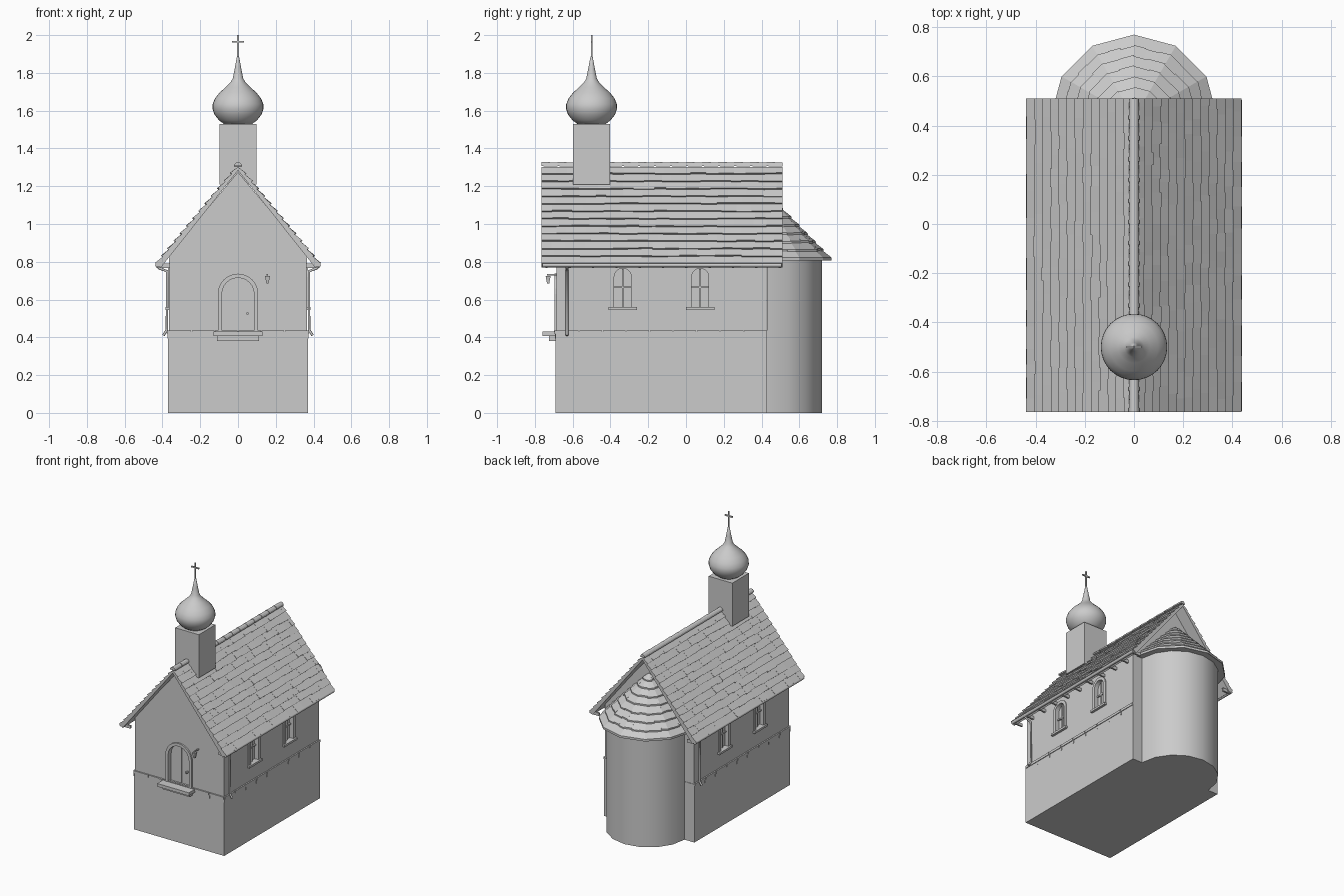
import bpy, bmesh, math, random
from mathutils import Vector

random.seed(4)
if "Cube" in bpy.data.objects:
    bpy.data.objects.remove(bpy.data.objects["Cube"])

grey = bpy.data.materials.new("light_grey")
grey.use_nodes = True
grey.diffuse_color = (0.6, 0.6, 0.6, 1)
grey.node_tree.nodes["Principled BSDF"].inputs["Base Color"].default_value = (0.6, 0.6, 0.6, 1)


def finish(name, bm, smooth=None):
    bmesh.ops.recalc_face_normals(bm, faces=bm.faces)
    mesh = bpy.data.meshes.new(name)
    bm.to_mesh(mesh)
    bm.free()
    ob = bpy.data.objects.new(name, mesh)
    bpy.context.collection.objects.link(ob)
    mesh.materials.append(grey)
    if smooth:
        bpy.ops.object.select_all(action='DESELECT')
        ob.select_set(True)
        bpy.context.view_layer.objects.active = ob
        bpy.ops.object.shade_smooth_by_angle(angle=math.radians(smooth))
    return ob


def prism(bm, lower, upper):
    """Solid between two matching loops of points."""
    a = [bm.verts.new(p) for p in lower]
    b = [bm.verts.new(p) for p in upper]
    bm.faces.new(a[::-1])
    bm.faces.new(b)
    for i in range(len(a)):
        j = (i + 1) % len(a)
        bm.faces.new((a[i], a[j], b[j], b[i]))


def box(bm, x0, x1, y0, y1, z0, z1):
    loop = [(x0, y0), (x1, y0), (x1, y1), (x0, y1)]
    prism(bm, [(x, y, z0) for x, y in loop], [(x, y, z1) for x, y in loop])


def lathe(name, profile, cx, cy, turn, steps, smooth):
    bm = bmesh.new()
    vs = [bm.verts.new((cx + r, cy, z)) for r, z in profile]
    es = [bm.edges.new(p) for p in zip(vs, vs[1:])]
    bmesh.ops.spin(bm, geom=vs + es, cent=(cx, cy, 0), axis=(0, 0, 1), angle=turn, steps=steps)
    bmesh.ops.remove_doubles(bm, verts=bm.verts, dist=0.0005)
    return finish(name, bm, smooth)


def tube(name, points, radius):
    cu = bpy.data.curves.new(name, 'CURVE')
    cu.dimensions = '3D'
    cu.bevel_depth, cu.bevel_resolution, cu.use_fill_caps = radius, 2, True
    sp = cu.splines.new('POLY')
    sp.points.add(len(points) - 1)
    for p, co in zip(sp.points, points):
        p.co = (*co, 1)
    ob = bpy.data.objects.new(name, cu)
    bpy.context.collection.objects.link(ob)
    cu.materials.append(grey)
    bpy.ops.object.select_all(action='DESELECT')
    ob.select_set(True)
    bpy.context.view_layer.objects.active = ob
    bpy.ops.object.convert(target='MESH')


def arch(c, half, z0, top, n=12):
    """Round-headed outline, from lower right over the top to lower left."""
    arc = [(c + half * math.cos(math.pi * i / n), top - half + half * math.sin(math.pi * i / n))
           for i in range(n + 1)]
    return [(c + half, z0)] + arc + [(c - half, z0)]


def arch_solid(bm, outline, place, d0, d1):
    prism(bm, [place(u, d0, z) for u, z in outline], [place(u, d1, z) for u, z in outline])


# Positions on the walls: along, outward, up
WX, FY, BY = 0.365, -0.685, 0.43
places = {"front": lambda u, d, z: (u, FY - d, z),
          "left": lambda u, d, z: (WX + d, u, z),
          "right": lambda u, d, z: (-WX - d, u, z)}
openings = [("front", 0, 0.085, 0.43, 0.715)]
openings += [(s, y, 0.045, 0.56, 0.765) for s in ("left", "right") for y in (-0.335, 0.075)]

# Plinth and gabled walls
bm = bmesh.new()
box(bm, -0.37, 0.37, -0.69, BY, 0, 0.43)
finish("plinth", bm)
bm = bmesh.new()
gable = [(-WX, 0.42), (WX, 0.42), (WX, 0.836), (0, 1.275), (-WX, 0.836)]
prism(bm, [(x, FY, z) for x, z in gable], [(x, BY - 0.003, z) for x, z in gable])
walls = finish("walls", bm)

# Recesses for the door and windows
bm = bmesh.new()
for side, c, half, z0, top in openings:
    arch_solid(bm, arch(c, half, z0, top), places[side], -0.025, 0.03)
cutter = finish("opening_cutter", bm)
cutter.hide_render = True
mod = walls.modifiers.new("openings", 'BOOLEAN')
mod.object, mod.operation, mod.solver = cutter, 'DIFFERENCE', 'EXACT'
bpy.context.view_layer.objects.active = walls
bpy.ops.object.modifier_apply(modifier=mod.name)
bpy.data.objects.remove(cutter)

# Frames, sills and glazing bars
for side, c, half, z0, top in openings:
    name = "door" if side == "front" else side + "_window"
    put, rim = places[side], 0.022
    bm = bmesh.new()
    outer, inner = arch(c, half + rim, z0, top + rim), arch(c, half, z0, top)
    for i in range(len(outer) - 1):
        quad = [outer[i], outer[i + 1], inner[i + 1], inner[i]]
        arch_solid(bm, quad, put, -0.01, 0.012 if side == "front" else 0.006)
    finish(name + "_frame", bm)
    bm = bmesh.new()

    def bar(u0, u1, za, zb, d0, d1):
        arch_solid(bm, [(u0, za), (u1, za), (u1, zb), (u0, zb)], put, d0, d1)
    if side == "front":
        bar(-0.003, 0.003, z0, top - 0.002, -0.026, -0.02)
        bar(0.045, 0.056, 0.52, 0.532, -0.026, -0.002)
    else:
        bar(c - 0.005, c + 0.005, z0, top - 0.002, -0.026, -0.014)
        bar(c - half, c + half, 0.66, 0.67, -0.026, -0.014)
        bar(c - 0.075, c + 0.075, 0.545, 0.56, -0.02, 0.018)
    finish(name + "_bars", bm)

# Door steps and wall lantern
bm = bmesh.new()
box(bm, -0.13, 0.13, -0.76, -0.68, 0.407, 0.43)
box(bm, -0.11, 0.11, -0.725, -0.68, 0.38, 0.407)
box(bm, -0.16, -0.13, -0.70, -0.68, 0.425, 0.435)
finish("door_steps", bm)
bm = bmesh.new()
box(bm, 0.152, 0.16, -0.735, -0.68, 0.728, 0.736)
prism(bm, [(0.156 + x, -0.73 + y, 0.685) for x, y in ((-.006, -.006), (.006, -.006), (.006, .006), (-.006, .006))],
      [(0.156 + x, -0.73 + y, 0.725) for x, y in ((-.013, -.013), (.013, -.013), (.013, .013), (-.013, .013))])
finish("lantern", bm)

# Capping stones along the plinth edge
bm = bmesh.new()
for i in range(9):
    y = -0.69 + i * 1.12 / 9
    for s in (-1, 1):
        box(bm, *sorted((s * 0.36, s * 0.375)), y + 0.002, y + 0.122, 0.418, 0.436)
        box(bm, *sorted((s * 0.36, s * 0.373)), y, y + 0.005, 0.395, 0.418)
for i in range(6):
    x = -0.37 + i * 0.74 / 6
    box(bm, x + 0.002, x + 0.121, -0.695, -0.68, 0.418, 0.436)
    box(bm, x, x + 0.005, -0.693, -0.68, 0.395, 0.418)
finish("plinth_capping", bm)

# Main roof: slabs, shingle courses, eaves
Y0, Y1, ROWS = -0.765, 0.51, 13
eave, ridge = Vector((0.428, 0, 0.785)), Vector((0, 0, 1.3))
slope = ridge - eave
up = Vector((-slope.z, 0, slope.x)).normalized() * -1
for s, label in ((1, "left"), (-1, "right")):
    def at(t, y, lift):
        p = eave + slope * t + up * lift
        return (s * max(p.x, 0), y, p.z)
    bm = bmesh.new()
    prism(bm, [at(t, Y0, h) for t, h in ((0, 0), (1, 0), (1, -0.025), (0, -0.025))],
          [at(t, Y1, h) for t, h in ((0, 0), (1, 0), (1, -0.025), (0, -0.025))])
    finish(label + "_roof_slab", bm)
    bm = bmesh.new()
    for row in range(ROWS):
        y = Y0
        while y < Y1 - 0.001:
            end = y + random.uniform(0.05, 0.11)
            if end > Y1 - 0.03:
                end = Y1
            lo = (row + random.uniform(-0.07, 0.07) * (row > 0)) / ROWS
            hi = min((row + 1.2) / ROWS, 1)
            thick = random.uniform(0.011, 0.015)
            prism(bm, [at(lo, y, 0), at(lo, end, 0), at(hi, end, -0.002), at(hi, y, -0.002)],
                  [at(lo, y, thick), at(lo, end, thick), at(hi, end, 0.002), at(hi, y, 0.002)])
            y = end
    finish(label + "_roof_shingles", bm)
    # Gutter, rafter tails and downpipe
    tube(label + "_gutter", [(s * 0.428, Y0 + 0.005, 0.782), (s * 0.428, Y1 - 0.005, 0.782)], 0.011)
    bm = bmesh.new()
    for i in range(11):
        y = -0.745 + i * 0.1235
        box(bm, *sorted((s * 0.36, s * 0.425)), y, y + 0.012, 0.768, 0.79)
    finish(label + "_rafter_tails", bm)
    py = -0.63 if s > 0 else 0.38
    tube(label + "_downpipe", [(s * x, py, z) for x, z in
                               ((0.428, 0.775), (0.415, 0.765), (0.376, 0.75), (0.376, 0.44), (0.395, 0.41))], 0.007)

# Ridge tiles
bm = bmesh.new()
for i in range(15):
    y = Y0 + i * (Y1 - Y0) / 15
    half = [(0.022 * math.cos(math.pi * k / 6), 1.306 + 0.022 * math.sin(math.pi * k / 6)) for k in range(7)]
    prism(bm, [(x, y, z) for x, z in half], [(x * 0.85, y + 0.085, z - 0.002) for x, z in half])
finish("ridge_tiles", bm)

# Rounded apse with a six-sided half cone roof
lathe("apse", [(0, 0), (0.29, 0), (0.29, 0.83), (0, 0.83)], 0, BY, math.pi, 8, 40)
APEX, RIM, LOW = 1.155, 0.34, 0.808
lathe("apse_roof", [(0, LOW), (RIM - 0.003, LOW), (0, APEX)], 0, BY, math.pi, 6, None)


def cone_point(k, f, t, lift):
    a, b = (Vector((math.cos(math.pi * q / 6), math.sin(math.pi * q / 6), 0)) for q in (k, k + 1))
    p = a.lerp(b, f) * (RIM * (1 - t))
    return (p.x, BY + p.y, LOW + (APEX - LOW) * t + lift)


bm = bmesh.new()
for k in range(6):
    for row in range(8):
        n = max(1, 3 - row // 2)
        cuts = [0] + [(i + random.uniform(-0.2, 0.2)) / n for i in range(1, n)] + [1]
        for f, g in zip(cuts, cuts[1:]):
            lo, hi = (row + random.uniform(-0.08, 0.08) * (row > 0)) / 8, min((row + 1.15) / 8, 0.995)
            corners = ((f, lo, 0.015), (g, lo, 0.015), (g, hi, 0.003), (f, hi, 0.003))
            prism(bm, [cone_point(k, u, t, -0.001) for u, t, _ in corners],
                  [cone_point(k, u, t, h) for u, t, h in corners])
finish("apse_shingles", bm)

# Bell tower, onion dome and cross
TY = -0.5
bm = bmesh.new()
box(bm, -0.097, 0.097, TY - 0.097, TY + 0.097, 1.21, 1.53)
finish("tower", bm)
lathe("onion_dome", [(0, 1.525), (0.068, 1.525), (0.1, 1.548), (0.125, 1.58), (0.135, 1.61), (0.134, 1.635),
                     (0.122, 1.665), (0.098, 1.695), (0.065, 1.725), (0.04, 1.75), (0.028, 1.77),
                     (0.018, 1.82), (0.006, 1.885), (0, 1.89)], 0, TY, math.tau, 32, 45)
bm = bmesh.new()
box(bm, -0.005, 0.005, TY - 0.004, TY + 0.004, 1.87, 2.0)
box(bm, -0.031, 0.031, TY - 0.004, TY + 0.004, 1.96, 1.97)
finish("cross", bm)
